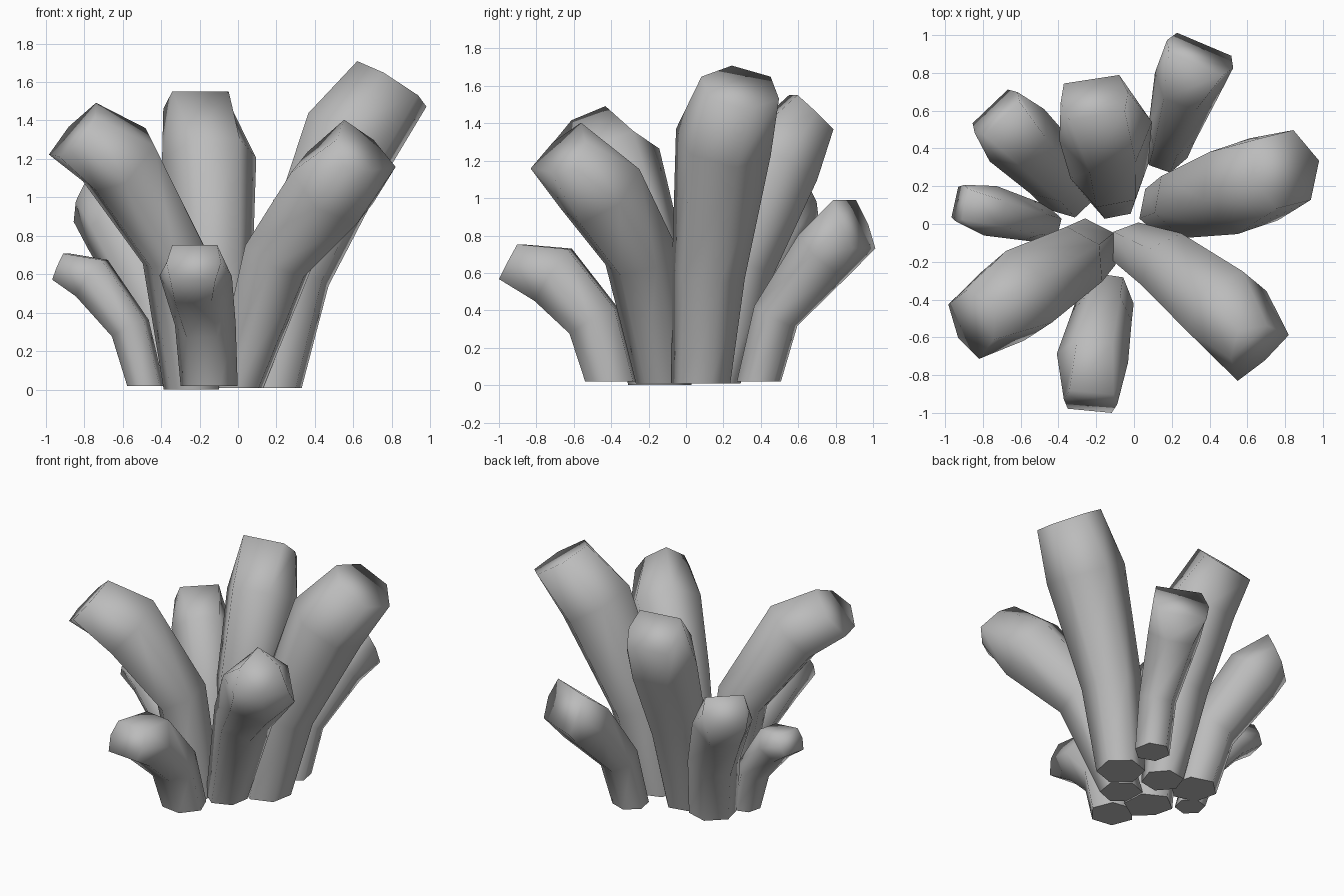
import bpy, bmesh, math
from mathutils import Vector

old = bpy.data.objects.get("Cube")
if old:
    bpy.data.objects.remove(old, do_unlink=True)

# One matte grey for the whole cluster
grey = bpy.data.materials.new("stone_grey")
grey.use_nodes = True
grey.diffuse_color = (0.5, 0.5, 0.5, 1)
grey.node_tree.nodes["Principled BSDF"].inputs["Base Color"].default_value = (0.5, 0.5, 0.5, 1)


def outline(start, factors):
    """Six ring corners as (angle, radius factor)."""
    return [(start + 60 * i, f) for i, f in enumerate(factors)]


HEX_UP = outline(90, [1] * 6)
HEX_SIDE = outline(0, [1] * 6)
FLAT_BELOW = outline(90, (1, 1, 0.9, 0.72, 1, 1))
WEDGE = outline(90, (1.05, 0.75, 1.05, 0.65, 1.05, 0.75))
TWISTED = outline(105, (1.1, 0.95, 1, 0.8, 0.95, 0.8))
SQUARE = list(zip((0, 42, 138, 180, 222, 318), (0.95, 1.05, 1.05, 0.95, 1.05, 1.05)))
UP = Vector((0, 0, 1))


def tube(name, rings, facing, body, tip):
    """Closed tube through rings of (x, y, z, radius); its end cap looks along facing."""
    pts = [Vector(r[:3]) for r in rings]
    last = len(pts) - 1
    lean = pts[-1] - pts[0]
    bm = bmesh.new()
    loops = []
    for i, (p, ring) in enumerate(zip(pts, rings)):
        side = UP.cross(lean)
        if i == 0:
            t = UP
        elif i == last:
            t = Vector(facing).normalized()
            side = UP.cross(t)
        else:
            t = ((p - pts[i - 1]).normalized() + (pts[i + 1] - p).normalized()).normalized()
        s = (side - t * side.dot(t)).normalized()
        v = t.cross(s)
        loop = []
        for angle, f in (tip if i == last else body):
            a = math.radians(angle)
            loop.append(bm.verts.new(p + (s * math.cos(a) + v * math.sin(a)) * ring[3] * f))
        loops.append(loop)
    for lo, hi in zip(loops, loops[1:]):
        for j in range(6):
            k = (j + 1) % 6
            bm.faces.new((lo[j], lo[k], hi[k], hi[j])).smooth = True
    bm.faces.new(loops[-1]).smooth = True
    # Flat underside
    bm.faces.new(loops[0][::-1])
    bmesh.ops.recalc_face_normals(bm, faces=bm.faces)
    mesh = bpy.data.meshes.new(name)
    bm.to_mesh(mesh)
    bm.free()
    mesh.materials.append(grey)
    bpy.context.collection.objects.link(bpy.data.objects.new(name, mesh))


# Tall tubes
tube("tall_left_tube", [(.18, .08, .01, .16), (.29, .12, .6, .2),
     (.58, .2, 1.3, .265), (.8, .29, 1.59, .22)], (.52, .13, .84), HEX_UP, HEX_UP)
tube("front_left_tube", [(.0, -.13, .01, .14), (.21, -.24, .69, .2),
     (.49, -.46, 1.05, .25), (.64, -.66, 1.24, .2)], (.52, -.58, .63), HEX_UP, WEDGE)
tube("front_right_tube", [(-.25, -.14, 0, .17), (-.34, -.21, .69, .2),
     (-.63, -.38, 1.17, .26), (-.85, -.53, 1.33, .2)], (-.72, -.25, .65), FLAT_BELOW, TWISTED)
tube("back_tube", [(-.11, .16, .01, .14), (-.13, .28, .65, .21),
     (-.15, .49, 1.2, .25), (-.21, .67, 1.46, .19)], (-.1, .65, .7), HEX_SIDE, SQUARE)

# Short outer tubes
tube("short_front_tube", [(-.15, -.4, .02, .15), (-.17, -.49, .34, .16),
     (-.22, -.71, .59, .19), (-.23, -.94, .66, .15)], (-.08, -.85, .45), HEX_SIDE, SQUARE)
tube("short_back_tube", [(.17, .39, .02, .12), (.2, .48, .37, .13),
     (.28, .74, .7, .18), (.35, .9, .86, .2)], (.36, .85, .4), HEX_SIDE, SQUARE)
tube("short_right_tube", [(-.48, 0, .02, .1), (-.56, .02, .32, .11),
     (-.76, .07, .58, .135), (-.92, .11, .64, .105)], (-.9, .2, .4), HEX_SIDE, SQUARE)
tube("back_right_tube", [(-.35, .19, .02, .16), (-.42, .28, .45, .175),
     (-.62, .47, .85, .2), (-.73, .59, .98, .165)], (-.65, .68, .4), HEX_SIDE, SQUARE)
